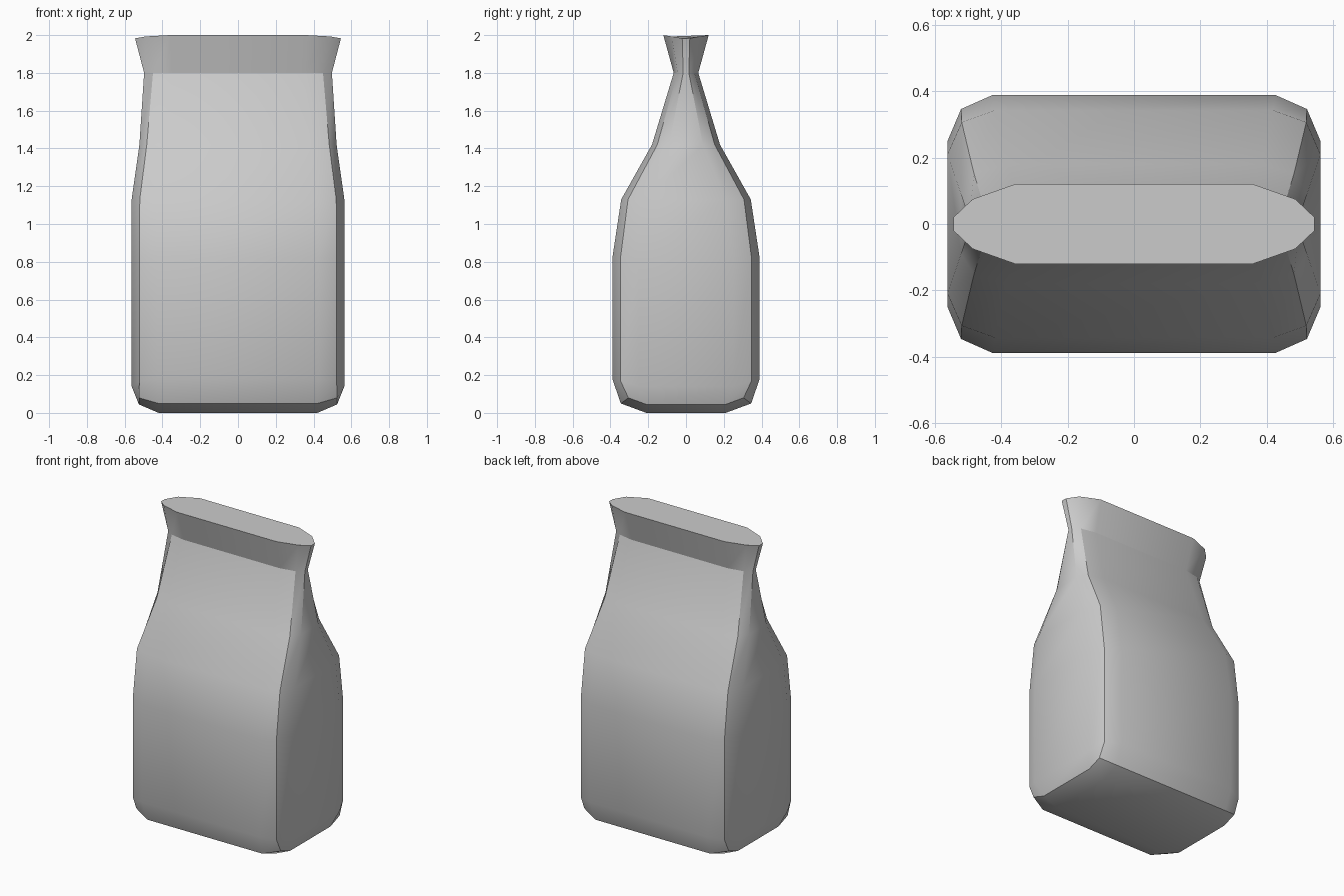
import bpy, bmesh, math

if "Cube" in bpy.data.objects:
    bpy.data.objects.remove(bpy.data.objects["Cube"])

# Rings bottom to top: front-side point, corner point, end-side point (x, y, z)
rings = [
    [(.42, .21, 0)] * 3,
    [(.42, .345, .05), (.525, .305, .08), (.525, .21, .045)],
    [(.425, .39, .18), (.522, .347, .17), (.563, .25, .14)],
    [(.425, .39, .82), (.522, .347, .82), (.563, .25, .82)],
    [(.42, .343, 1.13), (.52, .307, 1.13), (.563, .21, 1.13)],
    [(.385, .18, 1.42), (.483, .152, 1.42), (.522, .09, 1.42)],
    [(.35, .065, 1.8), (.45, .045, 1.8), (.497, .015, 1.8)],
    [(.36, .12, 2.0), (.487, .075, 1.993), (.545, .02, 1.983)],
]


def full_ring(quarter):
    """Mirror a quarter outline into a closed counter-clockwise ring."""
    q1 = quarter[::-1]
    q2 = [(-x, y, z) for x, y, z in quarter]
    q3 = [(-x, -y, z) for x, y, z in q1]
    q4 = [(x, -y, z) for x, y, z in quarter]
    return q1 + q2 + q3 + q4


# Bag body with pinched neck and flared rim
bm = bmesh.new()
loops = [[bm.verts.new(p) for p in full_ring(r)] for r in rings]
for low, high in zip(loops, loops[1:]):
    for i in range(12):
        j = (i + 1) % 12
        bm.faces.new((low[i], low[j], high[j], high[i]))

# Closed base and mouth
bm.faces.new(loops[0][::-1])
bm.faces.new(loops[-1])
bmesh.ops.remove_doubles(bm, verts=bm.verts, dist=.0005)
bmesh.ops.recalc_face_normals(bm, faces=bm.faces)

mesh = bpy.data.meshes.new("paper_bag")
bm.to_mesh(mesh)
bm.free()
bag = bpy.data.objects.new("paper_bag", mesh)
bpy.context.collection.objects.link(bag)
bpy.context.view_layer.objects.active = bag
bag.select_set(True)
bpy.ops.object.shade_smooth_by_angle(angle=math.radians(30))
